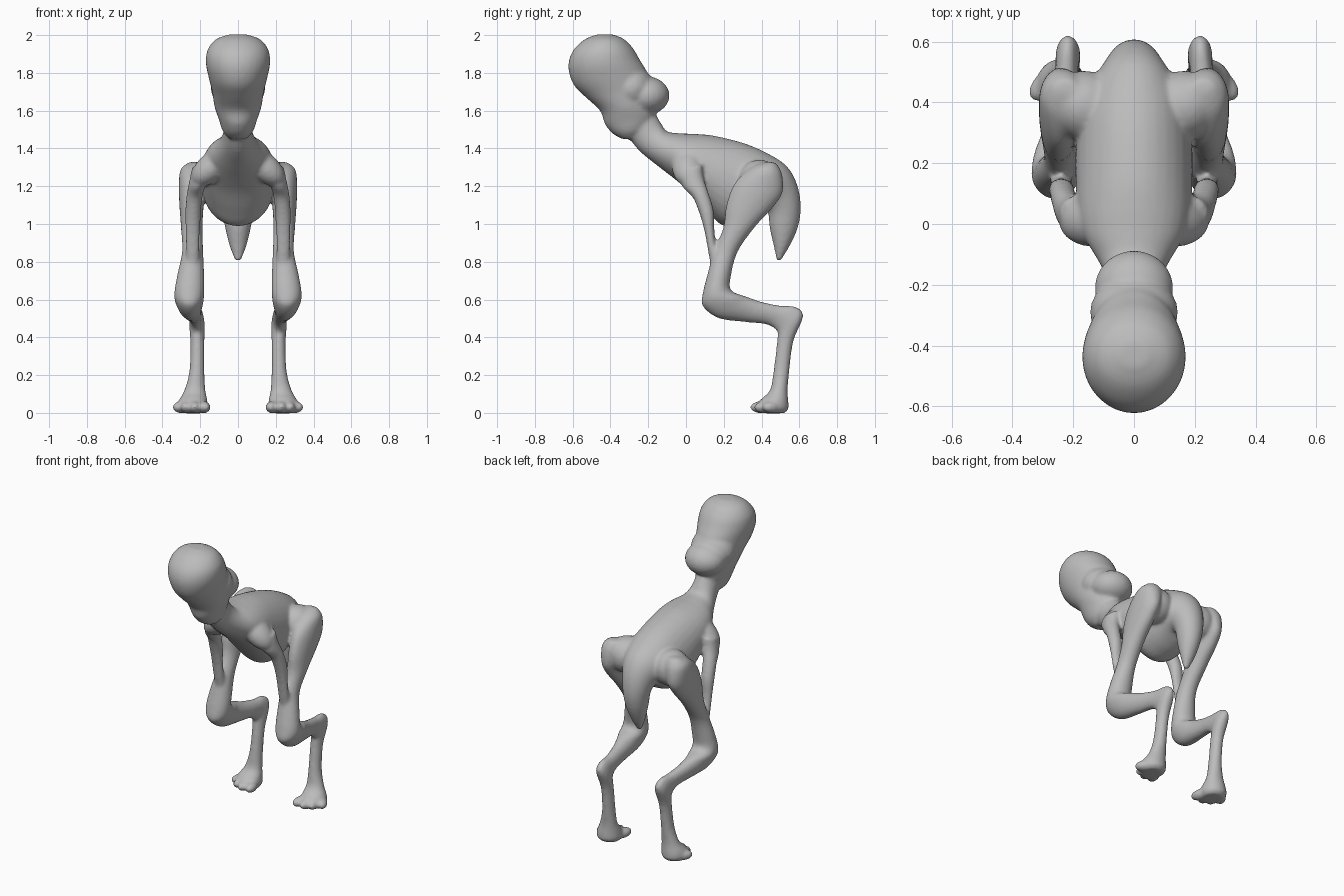
import bpy, bmesh, math
from mathutils import Vector, Matrix

skin = bpy.data.materials.new("grey skin")
skin.diffuse_color = (0.5, 0.5, 0.5, 1)
body = bmesh.new()  # every part is gathered here, then fused into one skin


def spline(rows, steps=4):
    """Catmull-Rom interpolation of section rows."""
    pts = [Vector(r) for r in rows]
    pts = [pts[0]] + pts + [pts[-1]]
    out = []
    for a, b, c, d in zip(pts, pts[1:], pts[2:], pts[3:]):
        for i in range(steps):
            t = i / steps
            out.append(0.5 * (2 * b + (c - a) * t + (2 * a - 5 * b + 4 * c - d) * t * t
                              + (3 * b - a - 3 * c + d) * t ** 3))
    return out + [pts[-1]]


def loft(rows, side=1, n=32):
    """Each row: centre x, half width, edge 1 (y, z), edge 2 (y, z)."""
    rings, faces = [], []
    for cx, hw, y1, z1, y2, z2 in spline(rows):
        ring = []
        for k in range(n):
            a = 2 * math.pi * k / n
            u = (1 - math.cos(a)) / 2
            x = cx + hw * math.sin(a)
            ring.append(body.verts.new((side * x, y1 + (y2 - y1) * u, z1 + (z2 - z1) * u)))
        rings.append(ring)
    for r, q in zip(rings, rings[1:]):
        for k in range(n):
            faces.append(body.faces.new((r[k], r[(k + 1) % n], q[(k + 1) % n], q[k])))
    faces += [body.faces.new(rings[0]), body.faces.new(rings[-1])]
    bmesh.ops.recalc_face_normals(body, faces=faces)


def blob(loc, radii, axis='Z', turn=0.0):
    m = Matrix.Translation(loc) @ Matrix.Rotation(turn, 4, axis) @ Matrix.Diagonal((*radii, 1))
    bmesh.ops.create_uvsphere(body, u_segments=24, v_segments=16, radius=1, matrix=m)


# tail, torso and neck in one sweep
loft([
    (0, .016, .50, .803, .48, .808),
    (0, .045, .547, .88, .463, .89),
    (0, .068, .592, .98, .443, .98),
    (0, .085, .608, 1.09, .435, 1.06),
    (0, .105, .588, 1.21, .41, 1.08),
    (0, .140, .53, 1.31, .37, 1.05),
    (0, .180, .42, 1.38, .30, 1.01),
    (0, .192, .30, 1.43, .20, .99),
    (0, .192, .15, 1.467, .12, 1.06),
    (0, .185, .05, 1.477, .03, 1.16),
    (0, .165, -.03, 1.48, -.05, 1.23),
    (0, .118, -.10, 1.49, -.14, 1.30),
    (0, .084, -.13, 1.53, -.24, 1.38),
    (0, .074, -.16, 1.58, -.30, 1.45),
    (0, .070, -.20, 1.64, -.36, 1.52)])

# head: jaw up to the large domed skull
loft([
    (0, .045, -.34, 1.45, -.27, 1.45),
    (0, .080, -.39, 1.48, -.20, 1.50),
    (0, .102, -.43, 1.53, -.16, 1.58),
    (0, .124, -.455, 1.60, -.18, 1.64),
    (0, .137, -.53, 1.67, -.19, 1.73),
    (0, .155, -.597, 1.74, -.21, 1.81),
    (0, .170, -.623, 1.83, -.245, 1.87),
    (0, .162, -.603, 1.91, -.28, 1.93),
    (0, .118, -.54, 1.975, -.33, 1.98),
    (0, .045, -.47, 2.004, -.39, 2.004)])
# bulge at the back of the skull, and its blend into the dome
blob((0, -.212, 1.68), (.130, .125, .102))
blob((0, -.29, 1.72), (.145, .12, .12))

for side in (1, -1):
    # thigh, knee, shin, hock and foot in one sweep
    loft([
        (.225, .035, .43, 1.33, .475, 1.325),
        (.235, .070, .35, 1.302, .507, 1.27),
        (.243, .070, .26, 1.22, .512, 1.17),
        (.246, .064, .213, 1.10, .462, 1.09),
        (.245, .057, .197, .98, .362, .98),
        (.240, .056, .148, .86, .272, .85),
        (.250, .071, .118, .75, .237, .72),
        (.258, .079, .088, .63, .237, .65),
        (.258, .076, .088, .565, .30, .622),
        (.253, .062, .17, .502, .33, .612),
        (.240, .047, .30, .482, .40, .588),
        (.225, .038, .43, .467, .50, .568),
        (.220, .038, .483, .43, .575, .564),
        (.217, .041, .483, .40, .622, .515),
        (.215, .037, .478, .34, .569, .38),
        (.218, .040, .463, .22, .547, .22),
        (.228, .056, .445, .12, .538, .12),
        (.238, .076, .395, .07, .542, .06),
        (.240, .080, .38, .025, .542, .02),
        (.238, .060, .40, -.002, .52, -.002)], side)
    # hip joining thigh to rump
    blob((side * .165, .39, 1.225), (.115, .115, .115))

    # broad sloping shoulder
    blob((side * .135, .01, 1.305), (.135, .085, .075), 'Y', side * .72)
    # arm from shoulder to the hand resting on the thigh
    loft([
        (.185, .058, -.03, 1.28, .09, 1.32),
        (.210, .048, -.02, 1.20, .092, 1.25),
        (.229, .043, .036, 1.14, .118, 1.17),
        (.238, .042, .073, 1.05, .147, 1.07),
        (.240, .039, .098, .96, .150, .97),
        (.240, .037, .113, .88, .160, .88),
        (.240, .034, .13, .78, .19, .78)], side)

    # splayed toes
    for x, y, r, turn in ((.180, .400, .034, -.2), (.230, .395, .030, 0),
                          (.268, .415, .031, .3), (.302, .455, .035, .65)):
        blob((side * x, y, .03), (r, .058, .032), 'Z', side * turn)

# fuse the parts into one smooth skin
me = bpy.data.meshes.new("creature_body")
body.to_mesh(me)
body.free()
me.materials.append(skin)
creature = bpy.data.objects.new("creature_body", me)
bpy.context.collection.objects.link(creature)
fuse = creature.modifiers.new("fuse", 'REMESH')
fuse.mode = 'VOXEL'
fuse.voxel_size = 0.01
fuse.use_smooth_shade = True
relax = creature.modifiers.new("relax", 'SMOOTH')
relax.factor = 0.5
relax.iterations = 8
